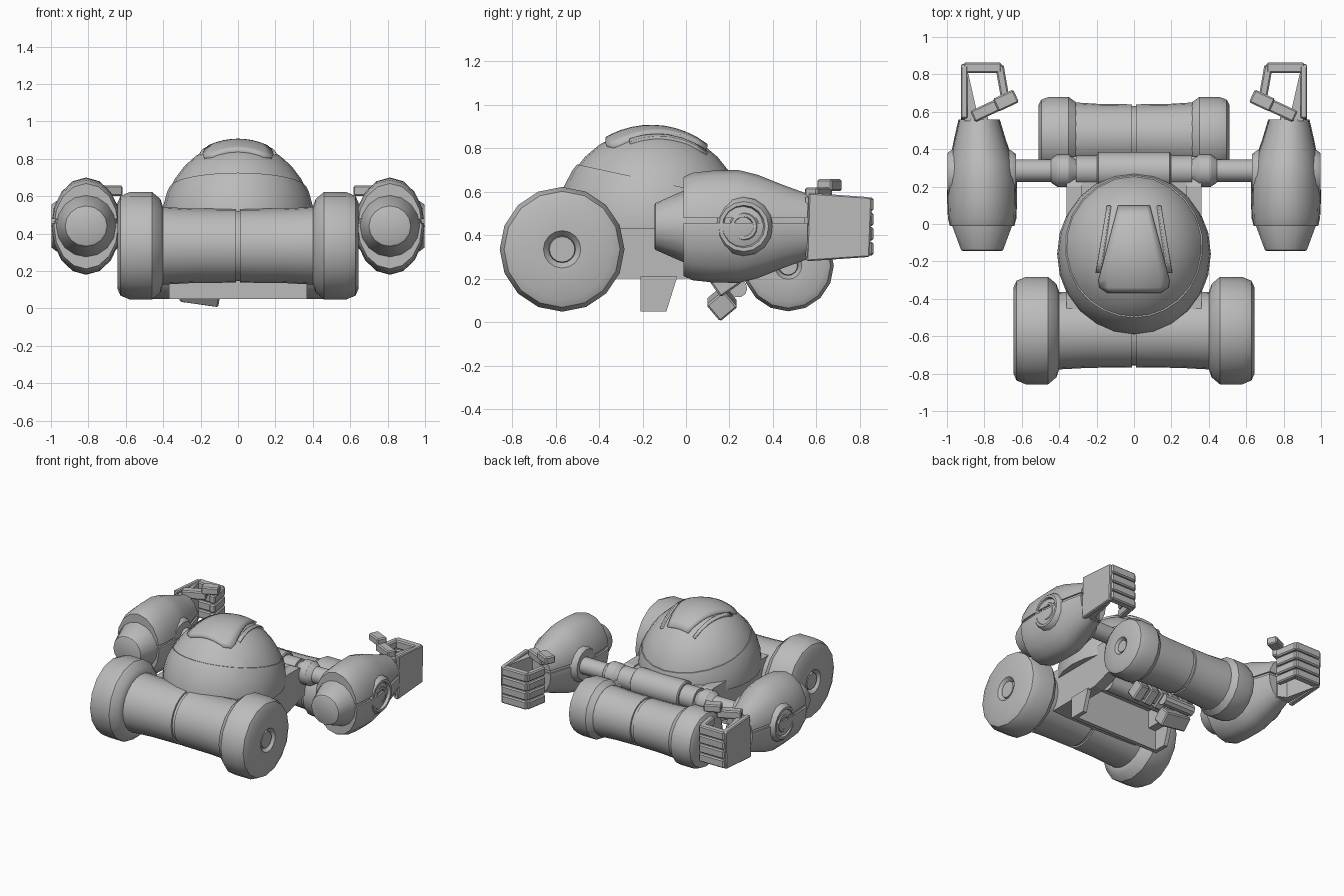
import bpy, bmesh
from math import sin, cos, pi, sqrt, radians
from mathutils import Vector, Matrix

cube = bpy.data.objects.get("Cube")
if cube:
    bpy.data.objects.remove(cube, do_unlink=True)

grey = bpy.data.materials.new("plain_grey")
grey.use_nodes = True
grey.diffuse_color = (0.5, 0.5, 0.5, 1)
grey.node_tree.nodes["Principled BSDF"].inputs["Base Color"].default_value = (0.5, 0.5, 0.5, 1)


def finish(name, bm, mirror=False, bevel=0, smooth=True):
    bmesh.ops.recalc_face_normals(bm, faces=bm.faces)
    mesh = bpy.data.meshes.new(name)
    bm.to_mesh(mesh)
    bm.free()
    mesh.materials.append(grey)
    ob = bpy.data.objects.new(name, mesh)
    bpy.context.collection.objects.link(ob)
    if smooth:
        bpy.ops.object.select_all(action="DESELECT")
        ob.select_set(True)
        bpy.context.view_layer.objects.active = ob
        bpy.ops.object.shade_smooth_by_angle(angle=radians(32))
    if bevel:
        mod = ob.modifiers.new("bevel", "BEVEL")
        mod.width = bevel
        mod.segments = 1
    if mirror:
        ob.modifiers.new("mirror", "MIRROR")
    return ob


def loft(rings, axis="X", seg=16, scale=1.0):
    """Closed tube; each ring is (position, radius a, radius b, centre a, centre b)."""
    bm = bmesh.new()
    loops = []
    for p, ra, rb, ca, cb in rings:
        loop = []
        for i in range(seg):
            t = 2 * pi * i / seg
            a, b = ca + ra * scale * cos(t), cb + rb * scale * sin(t)
            loop.append(bm.verts.new((p, a, b) if axis == "X" else (a, p, b)))
        loops.append(loop)
    for l, m in zip(loops, loops[1:]):
        for i in range(seg):
            j = (i + 1) % seg
            bm.faces.new((l[i], l[j], m[j], m[i]))
    bm.faces.new(loops[0])
    bm.faces.new(loops[-1])
    return bm


def lathe(name, profile, centre, seg=16, mirror=False):
    return finish(name, loft([(x, r, r, *centre) for x, r in profile], "X", seg), mirror)


def prism(name, outline, lo, hi, axis, mirror=False, bevel=0):
    """Extrude an outline along an axis: X takes (y, z) points, Z takes (x, y)."""
    bm = bmesh.new()
    rows = [[bm.verts.new((h, *p) if axis == "X" else (*p, h)) for p in outline] for h in (lo, hi)]
    n = len(outline)
    for i in range(n):
        j = (i + 1) % n
        bm.faces.new((rows[0][i], rows[0][j], rows[1][j], rows[1][i]))
    for row in rows:
        bm.faces.new(row)
    return finish(name, bm, mirror, bevel, False)


def box(name, centre, size, turn=0, axis="Z", mirror=False, bevel=0.008):
    bm = bmesh.new()
    m = Matrix.Translation(centre) @ Matrix.Rotation(radians(turn), 4, axis) @ Matrix.Diagonal((*size, 1))
    bmesh.ops.create_cube(bm, size=1, matrix=m)
    return finish(name, bm, mirror, bevel, False)


# Wheels with recessed hubs, and the split drums between them
def axle_set(label, inner, outer, radius, drum, centre):
    hub = radius * 0.3
    w = outer - inner
    lathe(label + "_wheel", [
        (inner, radius * 0.72), (inner + w * 0.06, radius * 0.87), (inner + w * 0.24, radius),
        (outer - w * 0.27, radius), (outer - w * 0.07, radius * 0.93), (outer, radius * 0.8),
        (outer, hub), (outer - 0.03, hub * 0.72), (outer - 0.012, hub * 0.68)], centre, 16, True)
    lathe(label + "_drum", [(0.01, drum * 0.96), (0.012, drum), (inner * 0.6, drum * 1.01),
                            (inner * 0.97, drum * 1.05), (inner + 0.02, drum * 1.05)], centre, 24, True)
    lathe(label + "_drum_core", [(-0.05, drum * 0.95), (0.05, drum * 0.95)], centre, 24)


axle_set("front", 0.40, 0.645, 0.287, 0.197, (-0.57, 0.335))
axle_set("rear", 0.30, 0.51, 0.21, 0.17, (0.47, 0.26))

# Chassis: side plates, deck, underside skirt and cross members
prism("chassis_side", [(-0.55, 0.2), (0.02, 0.2), (0.14, 0.24), (0.36, 0.3),
                       (0.36, 0.44), (0.2, 0.5), (-0.55, 0.5)], 0.28, 0.36, "X", True)
box("chassis_deck", (0, -0.1, 0.41), (0.62, 0.88, 0.16))
box("chassis_front_floor", (0, -0.32, 0.27), (0.6, 0.28, 0.14))
box("chassis_back_wall", (0, 0.28, 0.33), (0.58, 0.12, 0.14))
prism("skirt_side", [(-0.21, 0.05), (-0.09, 0.05), (-0.04, 0.21), (-0.21, 0.21)], 0.34, 0.37, "X", True)
box("skirt_front", (0, -0.195, 0.13), (0.74, 0.03, 0.16), bevel=0)
lathe("under_bar", [(-0.27, 0.06), (0.27, 0.06)], (0.05, 0.25), 12)

# Ribbed block and tilted foot under the rear
box("ribbed_block_core", (-0.07, 0.18, 0.2), (0.42, 0.09, 0.09), 35, "X")
for i in range(5):
    box(f"rib_{i + 1}", (-0.25 + i * 0.09, 0.18, 0.19), (0.07, 0.12, 0.1), 35, "X")
lathe("foot_pivot", [(-0.3, 0.042), (-0.05, 0.042)], (0.24, 0.155), 10)
foot = box("tilted_foot", (0, 0, 0), (0.21, 0.105, 0.1), 40, "X")
foot.location = (-0.2, 0.165, 0.088)
foot.rotation_euler.y = radians(8)

# Domed helmet: an ellipsoid cut along a sloping seam
MID = Vector((0, -0.16, 0.45))
RAD = Vector((0.405, 0.43, 0.44))
SEAM = Vector((0, 0.217, 1))


def dome(name, grow, upper):
    bm = bmesh.new()
    bmesh.ops.create_uvsphere(bm, u_segments=24, v_segments=16, radius=1,
                              matrix=Matrix.Translation(MID) @ Matrix.Diagonal((*(RAD * grow), 1)))
    geom = bm.verts[:] + bm.edges[:] + bm.faces[:]
    bmesh.ops.bisect_plane(bm, geom=geom, plane_co=(0, 0, 0.617), plane_no=SEAM,
                           clear_inner=upper, clear_outer=not upper)
    if not upper:
        geom = bm.verts[:] + bm.edges[:] + bm.faces[:]
        bmesh.ops.bisect_plane(bm, geom=geom, plane_co=(0, 0, 0.43), plane_no=(0, 0, 1), clear_inner=True)
    bmesh.ops.holes_fill(bm, edges=bm.edges)
    finish(name, bm)


dome("helmet", 1.0, True)
dome("helmet_collar", 1.015, False)


# Raised plates following the dome; rows are (y, left x, right x)
def dome_plate(name, rows, lift, mirror=False):
    bm = bmesh.new()
    grid = []
    for y, x0, x1 in rows:
        line = []
        for k in range(9):
            x = x0 + (x1 - x0) * k / 8
            u = 1 - (x / RAD.x) ** 2 - ((y - MID.y) / RAD.y) ** 2
            line.append(bm.verts.new((x, y, MID.z + RAD.z * sqrt(max(u, 0)) + lift)))
        grid.append(line)
    for a, b in zip(grid, grid[1:]):
        for k in range(8):
            bm.faces.new((a[k], a[k + 1], b[k + 1], b[k]))
    ob = finish(name, bm, mirror)
    mod = ob.modifiers.new("thickness", "SOLIDIFY")
    mod.thickness = 0.04
    mod.offset = -1 if ob.data.polygons[0].normal.z > 0 else 1


crest = [(-0.37, -0.14, 0.14), (-0.34, -0.185, 0.185)]
for i in range(9):
    half = 0.19 - 0.105 * i / 8
    crest.append((-0.3 + 0.05 * i, -half, half))
dome_plate("helmet_crest", crest, 0.018)
dome_plate("helmet_strip", [(-0.26 + 0.06 * i, 0.18 - 0.009 * i, 0.205 - 0.01 * i) for i in range(7)],
           0.014, True)

# Shoulder bar with stepped sleeves
lathe("shoulder_bar", [(0, 0.1), (0.19, 0.1), (0.197, 0.092), (0.197, 0.08), (0.31, 0.08), (0.31, 0.06),
                       (0.325, 0.07), (0.35, 0.087), (0.41, 0.087), (0.435, 0.07), (0.445, 0.06),
                       (0.72, 0.06)], (0.285, 0.44), 16, True)

# Arms: round elbow cone, inner core and a shell split into two halves
AX, AZ = 0.812, 0.44
finish("elbow_cone", loft([(-0.145, 0.1, 0.1, AX, AZ), (-0.14, 0.112, 0.108, AX, AZ),
                           (-0.01, 0.16, 0.165, AX, AZ), (0.05, 0.16, 0.165, AX, AZ)], "Y", 16), True)
shell = [(-0.012, 0.172, 0.228, AX, AZ), (0.03, 0.183, 0.247, AX, AZ), (0.12, 0.187, 0.257, AX, AZ),
         (0.24, 0.186, 0.26, AX, AZ), (0.33, 0.172, 0.238, AX + 0.003, AZ),
         (0.45, 0.139, 0.19, AX + 0.012, AZ), (0.56, 0.11, 0.15, AX + 0.016, AZ)]
finish("arm_core", loft([(0.01 + r[0] * 0.96, *r[1:]) for r in shell], "Y", 16, 0.93), True)
for part, side, level in (("upper", 1, 0.478), ("lower", -1, 0.457)):
    bm = loft(shell, "Y", 16)
    bmesh.ops.bisect_plane(bm, geom=bm.verts[:] + bm.edges[:] + bm.faces[:], plane_co=(0, 0, level),
                           plane_no=(0, 0, side), clear_inner=True)
    bmesh.ops.holes_fill(bm, edges=bm.edges)
    finish(f"arm_shell_{part}", bm, True)
lathe("arm_hub", [(0.9, 0.14), (0.97, 0.135), (0.997, 0.115), (0.997, 0.098), (0.975, 0.09),
                  (0.975, 0.07), (0.99, 0.06), (0.99, 0.046), (0.975, 0.042)], (0.265, AZ), 16, True)
lathe("inner_arm_hub", [(0.632, 0.11), (0.66, 0.13), (0.72, 0.14)], (0.265, AZ), 16, True)

# Hands: tapered palm, four curled fingers and a thumb
prism("hand_back", [(0.555, 0.28), (0.565, 0.595), (0.845, 0.575), (0.855, 0.56), (0.845, 0.3)],
      0.89, 0.925, "X", True, 0.006)
prism("palm", [(0.905, 0.55), (0.905, 0.84), (0.885, 0.8), (0.84, 0.6), (0.78, 0.57), (0.78, 0.55)],
      0.3, 0.575, "Z", True)
for i in range(4):
    z = 0.338 + 0.068 * i
    box(f"finger_{i + 1}_knuckle", (0.81, 0.835, z), (0.205, 0.055, 0.062), 0, "Z", True)
    box(f"finger_{i + 1}_tip", (0.705, 0.765, z), (0.045, 0.17, 0.06), -10, "Z", True)
box("thumb_base", (0.785, 0.61, 0.59), (0.17, 0.065, 0.06), -25, "Z", True)
box("thumb_tip", (0.685, 0.66, 0.63), (0.12, 0.075, 0.055), -25, "Z", True)
